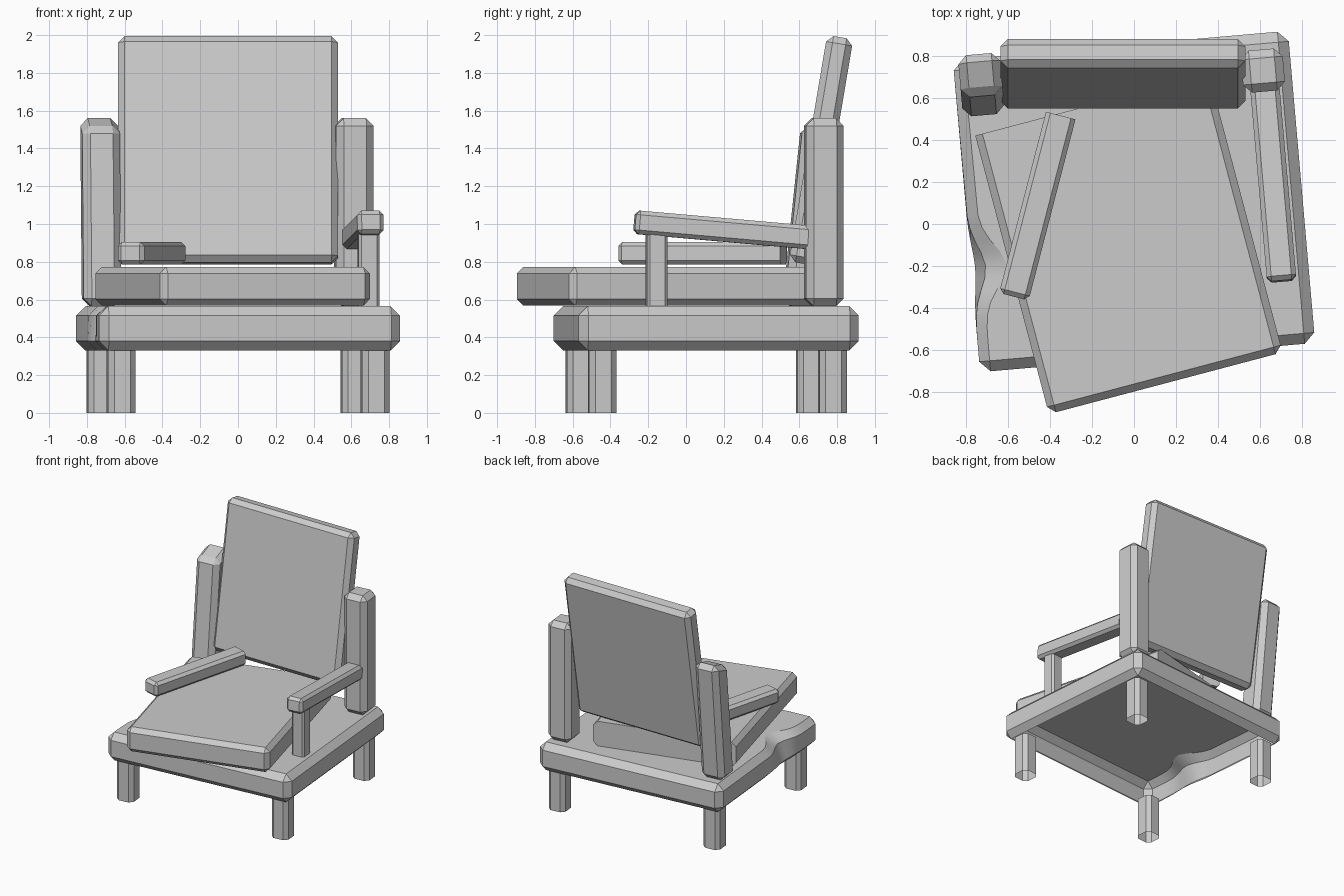
import bpy, bmesh, math
from mathutils import Matrix, Vector

old = bpy.data.objects.get("Cube")
if old:
    bpy.data.objects.remove(old, do_unlink=True)

grey = bpy.data.materials.new("plain_grey")
grey.use_nodes = True
colour = (0.6, 0.6, 0.6, 1)
grey.diffuse_color = colour
grey.node_tree.nodes["Principled BSDF"].inputs["Base Color"].default_value = colour

TURN = 5                      # yaw of the frame in degrees
CENTRE = Vector((0, 0.107, 0))


def block(name, size, loc, rot=(0, 0, 0), bevel=0.04, pick=None, shape=None):
    """Chamfered box; pick selects the edges to chamfer, shape edits the mesh."""
    bm = bmesh.new()
    bmesh.ops.create_cube(bm, size=1, matrix=Matrix.Diagonal((*size, 1)))
    edges = [e for e in bm.edges if pick is None or pick(e)]
    bmesh.ops.bevel(bm, geom=edges, offset=bevel, segments=1, affect='EDGES')
    if shape:
        shape(bm)
    mesh = bpy.data.meshes.new(name)
    bm.to_mesh(mesh)
    bm.free()
    mesh.materials.append(grey)
    obj = bpy.data.objects.new(name, mesh)
    obj.location = loc
    obj.rotation_euler = [math.radians(a) for a in rot]
    bpy.context.collection.objects.link(obj)
    return obj


def on_frame(x, y, z):
    """Position measured in the turned frame."""
    return CENTRE + Matrix.Rotation(math.radians(TURN), 3, 'Z') @ Vector((x, y, z))


def upright(edge):
    a, b = edge.verts
    return abs(a.co.z - b.co.z) > 0.01


def not_back(edge):
    return not all(v.co.y > 0 for v in edge.verts)


def open_ends(bm, both=True):
    ends = [f for f in bm.faces if abs(f.normal.z) > 0.99 and (both or f.normal.z < 0)]
    bmesh.ops.delete(bm, geom=ends, context='FACES')


def dent_base(bm):
    """Open the underside and press a hollow into the right-hand side."""
    open_ends(bm, both=False)
    for i in range(11):
        geom = bm.verts[:] + bm.edges[:] + bm.faces[:]
        bmesh.ops.bisect_plane(bm, geom=geom, plane_co=(0, -0.6 + 0.06 * i, 0),
                               plane_no=(0, 1, 0))
    for v in bm.verts:
        if v.co.x < -0.7:
            bump = math.exp(-((v.co.y + 0.25) / 0.14) ** 2)
            v.co.x += bump * (0.12 if v.co.z > 0.1 else 0.07 if v.co.z > 0 else 0.02)


def lean_post(bm):
    """Push the top backwards and slope its front edge."""
    for v in bm.verts:
        v.co.y += 0.1 * (v.co.z + 0.5)
        if v.co.z > 0.4 and v.co.y < 0.05:
            v.co.z -= 0.04


# Hollow base frame
base = block("base_frame", (1.6, 1.49, 0.235), on_frame(0, 0, 0.4475), (0, 0, TURN),
             0.05, shape=dent_base)
bpy.context.view_layer.objects.active = base
base.select_set(True)
bpy.ops.object.shade_smooth_by_angle(angle=math.radians(25))

# Four open-ended legs
for side, sx in (("right", -1), ("left", 1)):
    for end, sy in (("front", -1), ("back", 1)):
        block(f"{end}_{side}_leg", (0.145, 0.145, 0.33),
              on_frame(sx * 0.675, sy * 0.612, 0.165), (0, 0, TURN), 0.03,
              pick=upright, shape=open_ends)

# Back posts
block("left_post", (0.2, 0.2, 0.995), on_frame(0.665, 0.567, 1.0625), (0, 0, TURN), 0.04)
block("right_post", (0.2, 0.2, 0.995), on_frame(-0.675, 0.567, 1.0625), (0, 0, TURN),
      0.04, shape=lean_post)

# Back rest and seat cushion
block("back_rest", (1.165, 0.14, 1.215), (-0.053, 0.715, 1.39), (-9.6, 0, 0), 0.035)
block("seat_cushion", (1.15, 1.37, 0.205), (-0.024, -0.095, 0.67), (0, 0, 14.8), 0.035,
      pick=lambda e: not_back(e) and not (upright(e) and e.verts[0].co.y > 0))

# Fixed arm with its support, and the loose arm lying on the cushion
block("left_arm", (0.14, 0.92, 0.125), (0.663, 0.185, 0.97), (-5, 0, TURN), 0.022, pick=not_back)
block("left_arm_support", (0.11, 0.11, 0.4), (0.69, -0.155, 0.765), (0, 0, TURN), 0.015, pick=upright)
block("right_arm", (0.145, 0.89, 0.12), (-0.46, 0.085, 0.845), (0, 0, -14.5), 0.022, pick=not_back)
